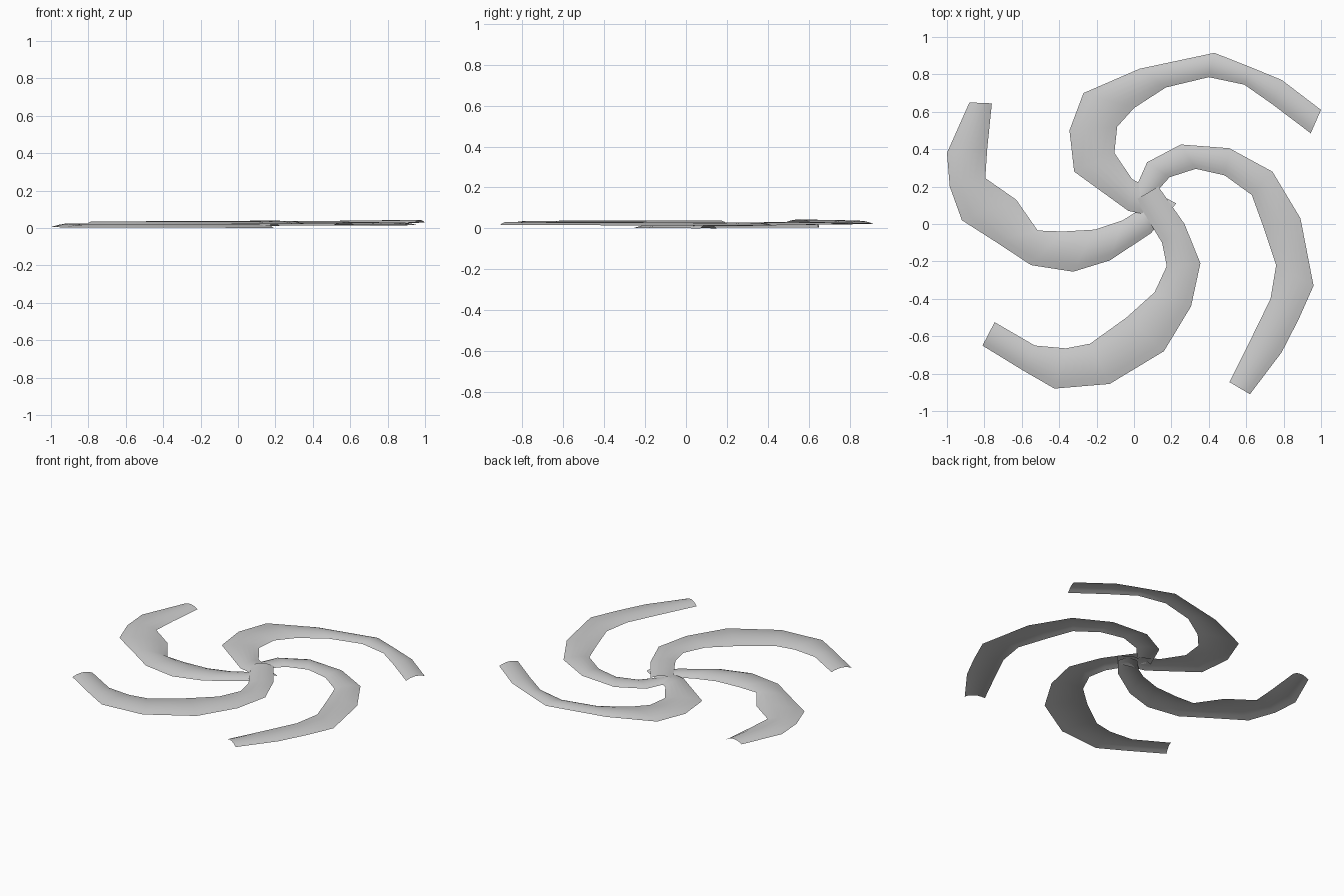
import bpy, bmesh
from mathutils import Vector

COLS = 6  # strips across each blade


def blade(name, outer, inner, z0, z1, arch):
    """Arched ribbon lofted between an outer and an inner edge."""
    bm = bmesh.new()
    rows = []
    n = len(outer)
    for i, (a, b) in enumerate(zip(outer, inner)):
        a, b = Vector(a), Vector(b)
        base = z0 + (z1 - z0) * i / (n - 1)
        row = []
        for k in range(COLS + 1):
            t = k / COLS
            p = a.lerp(b, t)
            row.append(bm.verts.new((p.x, p.y, base + arch * 4 * t * (1 - t))))
        rows.append(row)
    for r, s in zip(rows, rows[1:]):
        for k in range(COLS):
            bm.faces.new((r[k], r[k + 1], s[k + 1], s[k]))
    bm.normal_update()
    if sum(f.normal.z for f in bm.faces) < 0:
        bmesh.ops.reverse_faces(bm, faces=bm.faces[:])
    for f in bm.faces:
        f.smooth = True
    me = bpy.data.meshes.new(name)
    bm.to_mesh(me)
    bm.free()
    ob = bpy.data.objects.new(name, me)
    bpy.context.collection.objects.link(ob)


# left blade, lowest layer
blade("left_blade",
      [(.19, .07), (.09, -.05), (-.13, -.195), (-.325, -.255), (-.55, -.22),
       (-.74, -.095), (-.92, .02), (-.985, .2), (-1, .38), (-.88, .65)],
      [(.10, .15), (.02, .07), (-.06, .02), (-.21, -.03), (-.38, -.04),
       (-.515, -.035), (-.63, .13), (-.795, .245), (-.785, .4), (-.76, .645)],
      0, .005, .02)

# right blade
blade("right_blade",
      [(-.01, .15), (.07, .33), (.25, .425), (.51, .405), (.74, .28),
       (.89, .03), (.96, -.33), (.88, -.51), (.79, -.685), (.62, -.91)],
      [(.10, .15), (.19, .25), (.33, .295), (.485, .26), (.63, .155),
       (.69, -.01), (.76, -.22), (.73, -.40), (.63, -.605), (.51, -.845)],
      .012, .016, .015)

# upper blade, rising a little at the tip
blade("upper_blade",
      [(.165, .03), (-.03, .07), (-.32, .28), (-.345, .50), (-.27, .70), (.03, .83),
       (.43, .915), (.62, .84), (.79, .77), (1, .61)],
      [(.225, .11), (-.01, .24), (-.105, .38), (-.09, .52), (0, .62), (.17, .73),
       (.40, .785), (.59, .745), (.74, .64), (.945, .485)],
      .010, .028, .015)

# lower blade, topmost at the hub
blade("lower_blade",
      [(.13, .2), (.27, 0), (.355, -.21), (.305, -.44), (.16, -.68),
       (-.13, -.855), (-.425, -.88), (-.59, -.785), (-.81, -.65)],
      [(.01, .13), (.15, -.1), (.175, -.225), (.11, -.365), (-.04, -.5),
       (-.235, -.64), (-.365, -.665), (-.53, -.65), (-.745, -.525)],
      .022, .018, .017)
